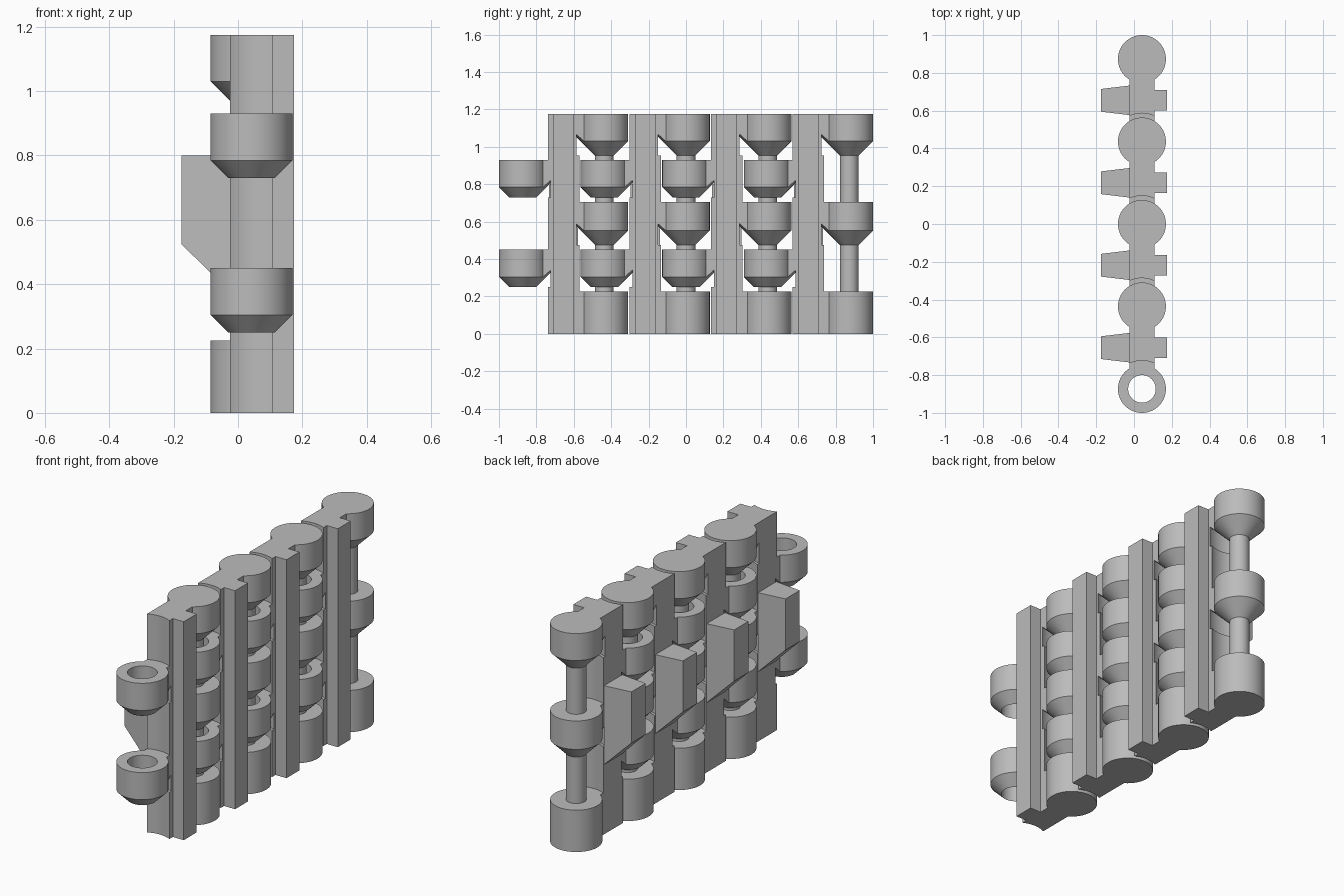
import bpy, bmesh, math
from mathutils import Matrix, Vector

cube = bpy.data.objects.get("Cube")
if cube:
    bpy.data.objects.remove(cube, do_unlink=True)

PITCH = 0.4365      # distance between hinge axes
AXIS_X = 0.042      # hinge axis offset
HALF = 0.067        # half thickness of the plate
R = 0.127           # hinge barrel radius
PIN, HOLE = 0.05, 0.073
CLEAR, DEEP = 0.15, 0.164
TOP = 1.175
MID = PITCH / 2

grey = bpy.data.materials.new("plain grey")
grey.use_nodes = True
colour = (0.5, 0.5, 0.5, 1)
grey.diffuse_color = colour
grey.node_tree.nodes["Principled BSDF"].inputs["Base Color"].default_value = colour


def finish(bm, name):
    bmesh.ops.remove_doubles(bm, verts=bm.verts, dist=1e-5)
    bmesh.ops.recalc_face_normals(bm, faces=bm.faces)
    mesh = bpy.data.meshes.new(name)
    bm.to_mesh(mesh)
    bm.free()
    mesh.materials.append(grey)
    return mesh


def lathe(name, profile, y, closed=False):
    """Revolve (radius, z) points about a hinge axis."""
    bm = bmesh.new()
    verts = [bm.verts.new((r, 0, z)) for r, z in profile]
    pairs = list(zip(verts, verts[1:]))
    if closed:
        pairs.append((verts[-1], verts[0]))
    edges = [bm.edges.new(p) for p in pairs]
    bmesh.ops.spin(bm, geom=verts + edges, cent=(0, 0, 0), axis=(0, 0, 1),
                   angle=math.tau, steps=64, use_merge=True)
    bmesh.ops.translate(bm, verts=bm.verts, vec=(AXIS_X, y, 0))
    return finish(bm, name)


def prism(name, outline, z0, z1):
    """Extrude an (x, y) outline upwards."""
    bm = bmesh.new()
    face = bm.faces.new([bm.verts.new((x, y, z0)) for x, y in outline])
    top = bmesh.ops.extrude_face_region(bm, geom=[face])["geom"]
    bmesh.ops.translate(bm, verts=[g for g in top if isinstance(g, bmesh.types.BMVert)],
                        vec=(0, 0, z1 - z0))
    return bm if name is None else finish(bm, name)


def add(mesh, name):
    obj = bpy.data.objects.new(name, mesh)
    bpy.context.scene.collection.objects.link(obj)
    return obj


def relief(z, inner):
    """Clearance step and conical underside of an arm that starts at z."""
    return [(CLEAR, z), (DEEP, z), (DEEP, z + DEEP - inner), (inner, z)]


# Clearance cutters round the front and back hinge axes
front_cut = [(0, -0.1), (CLEAR, -0.1)] + relief(0.25, HOLE) + [(HOLE, 0.45), (CLEAR, 0.45)] \
    + relief(0.73, HOLE) + [(HOLE, 0.93), (CLEAR, 0.93), (CLEAR, 1.3), (0, 1.3)]
back_cut = [(0, 0.1), (0.03, 0.1), (0.03, 0.225), (CLEAR, 0.225)] + relief(0.475, 0.05) \
    + [(0.03, 0.475), (0.03, 0.705), (CLEAR, 0.705)] + relief(0.953, 0.05) \
    + [(0.03, 0.953), (0.03, 1.1), (0, 1.1)]

# Plate with both hinge recesses cut away
x0, x1 = AXIS_X - HALF, AXIS_X + HALF
plate = add(prism("plate", [(x0, 0), (x1, 0), (x1, PITCH), (x0, PITCH)], 0, TOP), "plate_blank")
cutters = [add(lathe("front_cutter", front_cut, 0), "front_cutter"),
           add(lathe("back_cutter", back_cut, PITCH), "back_cutter")]
for cutter in cutters:
    cutter.hide_render = True
    mod = plate.modifiers.new("recess", "BOOLEAN")
    mod.object, mod.operation, mod.solver = cutter, "DIFFERENCE", "EXACT"
bpy.context.view_layer.update()
plate_mesh = bpy.data.meshes.new_from_object(
    plate.evaluated_get(bpy.context.evaluated_depsgraph_get()))
for obj in cutters + [plate]:
    bpy.data.objects.remove(obj, do_unlink=True)

# Pin with its three knuckles
pin_profile = [(0, 0), (R, 0), (R, 0.225), (PIN, 0.225), (PIN, 0.475), (R, 0.552),
               (R, 0.705), (PIN, 0.705), (PIN, 0.953), (R, 1.03), (R, TOP), (0, TOP)]


def ring(name, z):
    return lathe(name, [(HOLE, z), (R, z + R - HOLE), (R, z + 0.2), (HOLE, z + 0.2)], 0, True)


# Tapered hook with a sloping underside
bm = prism(None, [(x0, MID - 0.078), (x0, MID + 0.078),
                  (-0.176, MID + 0.06), (-0.176, MID - 0.06)], 0.375, 0.80)
for v in bm.verts:
    if v.co.z < 0.5 and v.co.x < -0.1:
        v.co.z = 0.525
hook = finish(bm, "hook")

rib = prism("rib", [(x1 - 0.01, MID - 0.055), (0.174, MID - 0.055),
                    (0.174, MID + 0.055), (x1 - 0.01, MID + 0.055)], 0, TOP)

parts = {
    "plate": plate_mesh,
    "rib": rib,
    "hook": hook,
    "hinge_pin": lathe("hinge_pin", pin_profile, PITCH),
    "lower_ring": ring("lower_ring", 0.25),
    "upper_ring": ring("upper_ring", 0.73),
}

# Smooth round surfaces, keeping edges sharp
for mesh in parts.values():
    for poly in mesh.polygons:
        poly.use_smooth = True
    mesh.set_sharp_from_angle(angle=math.radians(30))

# Chain of four identical links
for i in range(4):
    for name, mesh in parts.items():
        add(mesh, f"{name}_{i + 1}").location.y = (i - 2) * PITCH
